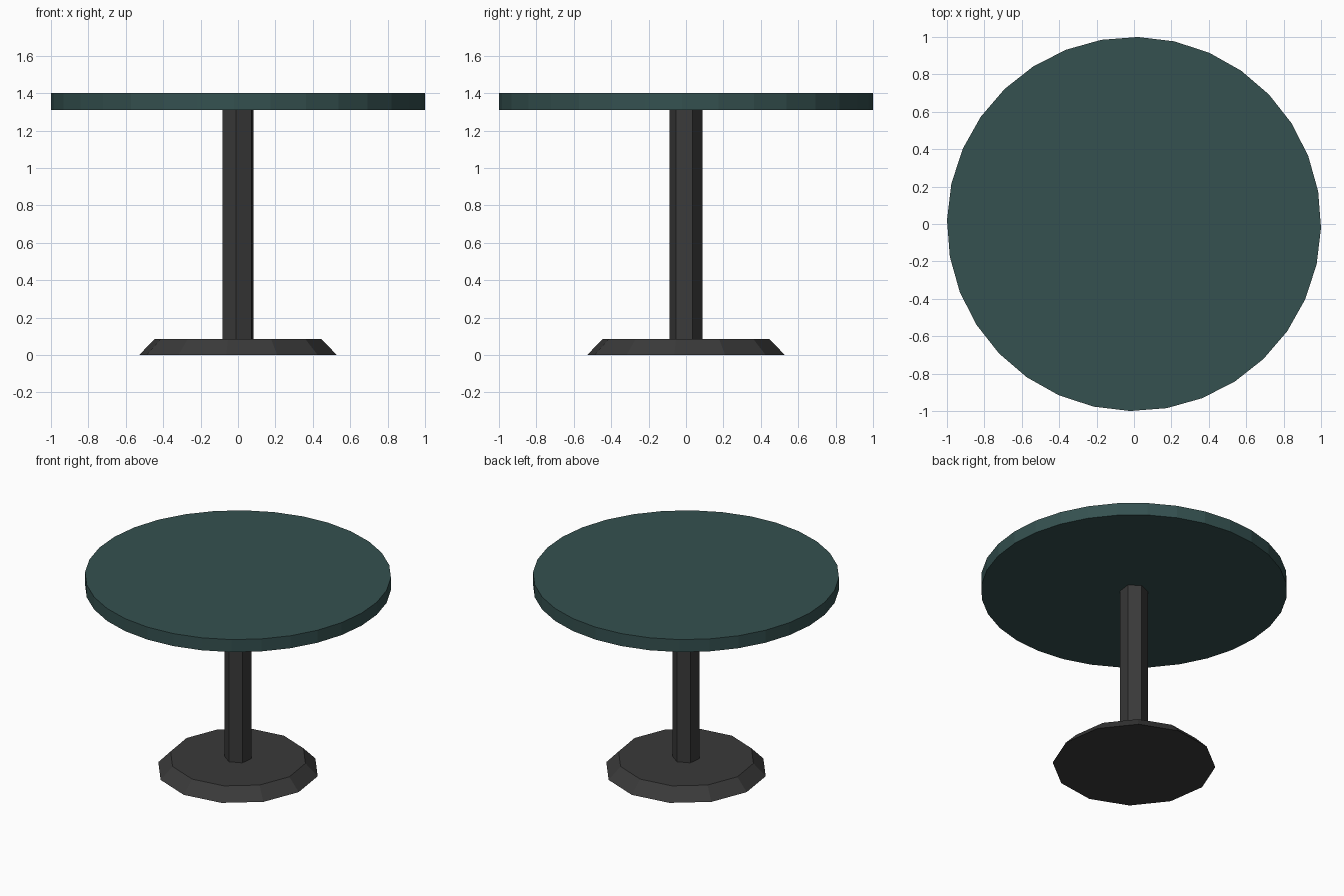
import bpy
from math import radians

if "Cube" in bpy.data.objects:
    bpy.data.objects.remove(bpy.data.objects["Cube"])


def material(name, color):
    mat = bpy.data.materials.new(name)
    mat.diffuse_color = (*color, 1.0)
    mat.use_nodes = True
    mat.node_tree.nodes["Principled BSDF"].inputs["Base Color"].default_value = mat.diffuse_color
    return mat


def prism(name, sides, r_bottom, r_top, z0, z1, turn, mat):
    """Flat-sided upright prism or frustum, standing between z0 and z1."""
    bpy.ops.mesh.primitive_cone_add(vertices=sides, radius1=r_bottom, radius2=r_top,
                                    depth=z1 - z0, location=(0, 0, (z0 + z1) / 2),
                                    rotation=(0, 0, radians(turn)))
    obj = bpy.context.object
    obj.name = name
    obj.data.materials.append(mat)
    return obj


teal = material("dark_teal", (0.035, 0.082, 0.08))
charcoal = material("charcoal", (0.042, 0.042, 0.042))

# Sloped twelve-sided foot
prism("base", 12, 0.532, 0.45, 0.0, 0.085, -6.8, charcoal)

# Six-sided column
prism("column", 6, 0.09, 0.09, 0.085, 1.31, -6.8, charcoal)

# Round top
prism("table_top", 32, 1.0, 1.0, 1.31, 1.40, -1.2, teal)
